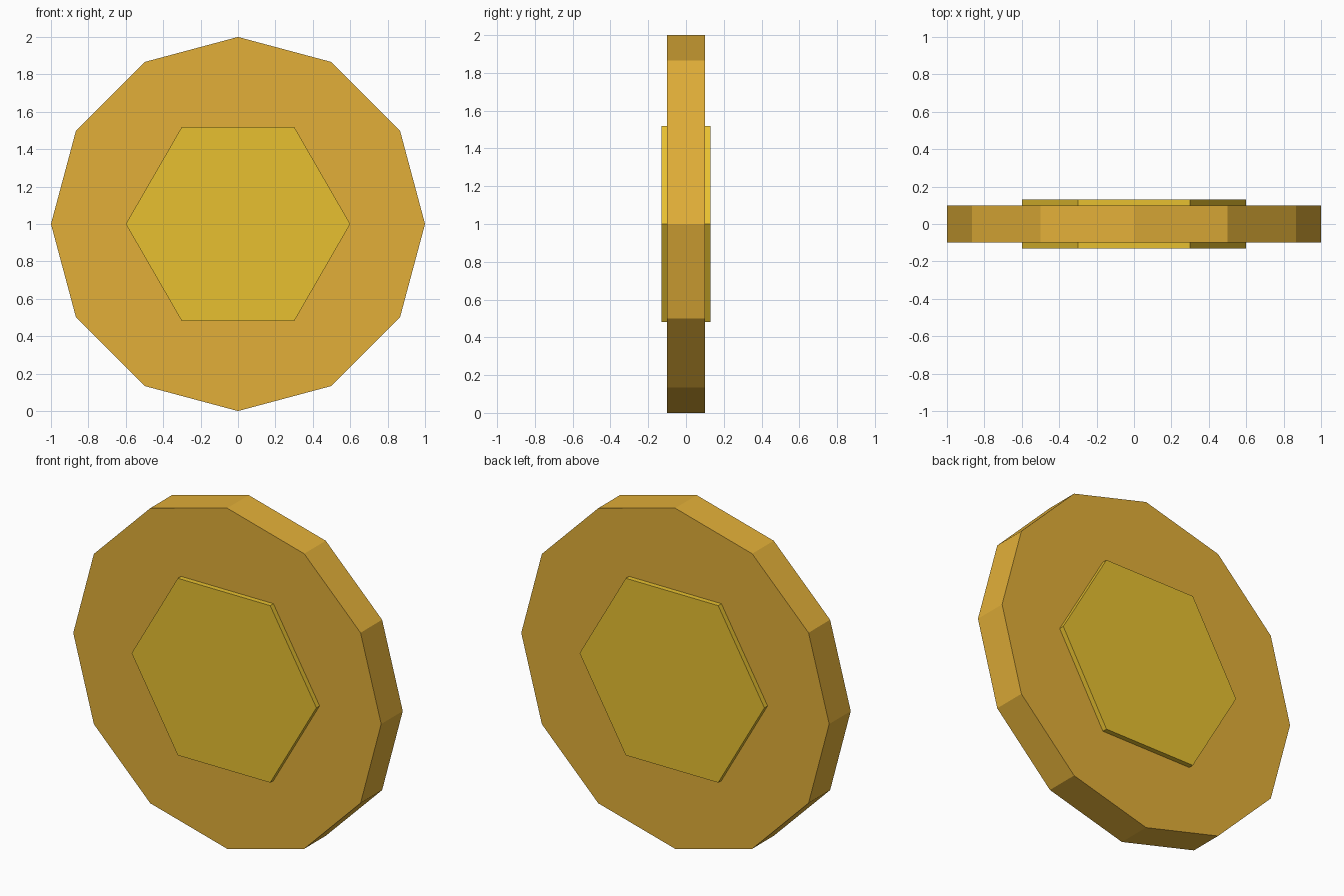
import bpy, bmesh
from math import cos, sin, tau

if "Cube" in bpy.data.objects:
    bpy.data.objects.remove(bpy.data.objects["Cube"])


def material(name, color):
    mat = bpy.data.materials.new(name)
    mat.diffuse_color = (*color, 1)
    mat.use_nodes = True
    mat.node_tree.nodes["Principled BSDF"].inputs["Base Color"].default_value = mat.diffuse_color
    return mat


def upright_prism(name, sides, radius, half_depth, mat):
    """Flat-faced regular prism along y, centred at z = 1, first corner on +x."""
    bm = bmesh.new()
    ring = [bm.verts.new((radius * cos(tau * i / sides), -half_depth,
                          radius * sin(tau * i / sides))) for i in range(sides)]
    face = bm.faces.new(ring)
    ext = bmesh.ops.extrude_face_region(bm, geom=[face], use_keep_orig=True)
    verts = [g for g in ext["geom"] if isinstance(g, bmesh.types.BMVert)]
    bmesh.ops.translate(bm, verts=verts, vec=(0, 2 * half_depth, 0))
    bmesh.ops.recalc_face_normals(bm, faces=bm.faces)
    mesh = bpy.data.meshes.new(name)
    bm.to_mesh(mesh)
    bm.free()
    mesh.materials.append(mat)
    obj = bpy.data.objects.new(name, mesh)
    obj.location.z = 1
    bpy.context.collection.objects.link(obj)
    return obj


# Twelve-sided coin body
upright_prism("coin_body", 12, 1.0, 0.1, material("gold", (0.76, 0.43, 0.04)))

# Six-sided emblem raised on both faces
upright_prism("raised_hexagon", 6, 0.6, 0.13, material("yellow_gold", (0.80, 0.53, 0.03)))
